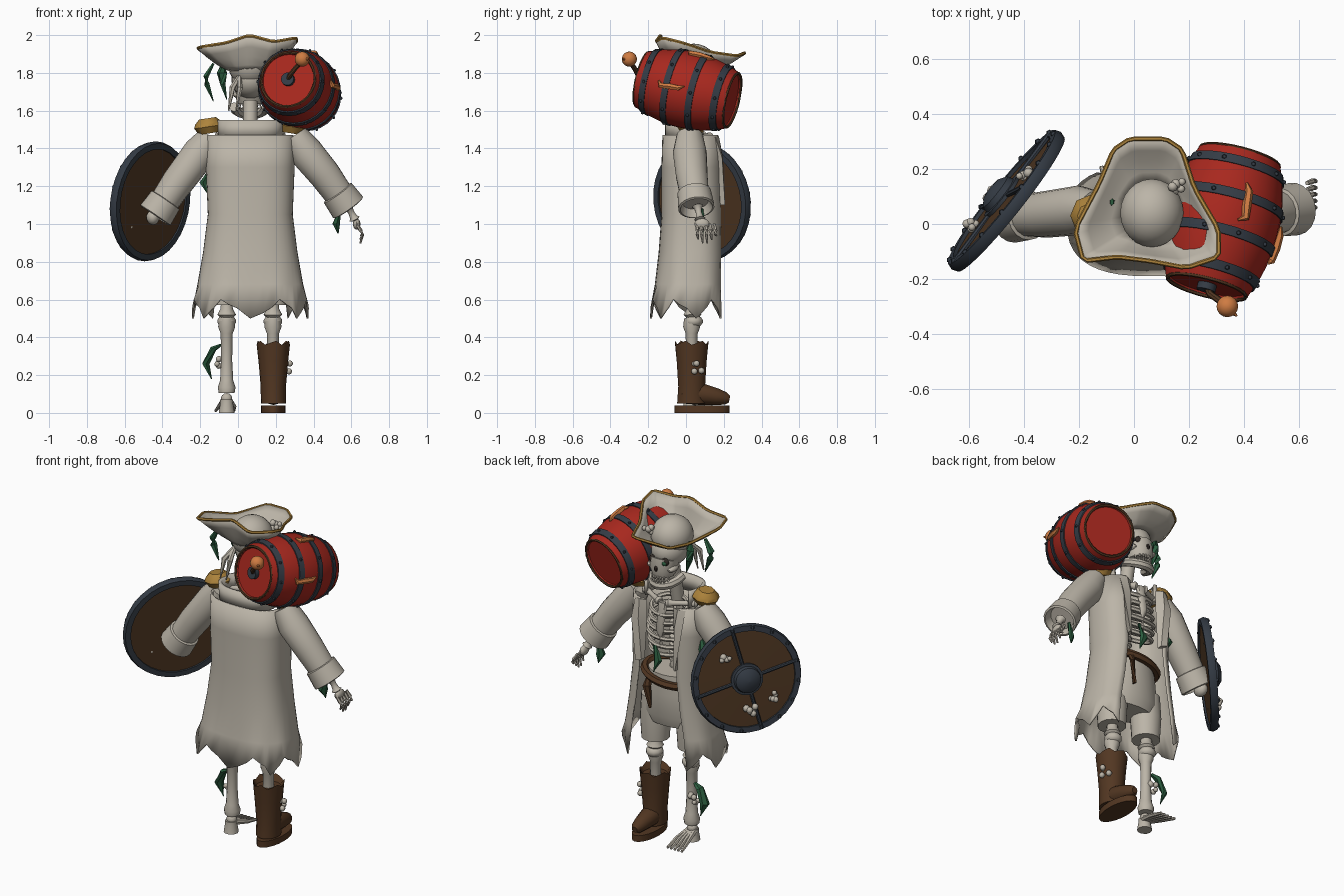
import bpy, bmesh, math, random
from mathutils import Vector, Matrix

random.seed(4)
if "Cube" in bpy.data.objects:
    bpy.data.objects.remove(bpy.data.objects["Cube"])

def material(name, *rgb):
    m = bpy.data.materials.new(name)
    m.use_nodes = True
    m.diffuse_color = (*rgb, 1)
    m.node_tree.nodes["Principled BSDF"].inputs["Base Color"].default_value = (*rgb, 1)
    return m

BONE = material("bone_cloth", .5, .46, .39)
RED = material("barrel_red", .39, .021, .013)
IRON = material("dark_iron", .035, .045, .06)
WOOD = material("shield_wood", .078, .038, .016)
LEATHER = material("brown_leather", .085, .038, .016)
GOLD = material("gold_trim", .42, .23, .045)
FLAME = material("flame_orange", .62, .2, .055)
GREEN = material("seaweed_green", .025, .11, .05)
SOCKET = material("socket_dark", .03, .022, .018)

def finish(name, bm, mat, thick=0):
    bmesh.ops.remove_doubles(bm, verts=bm.verts, dist=.0001)
    bmesh.ops.recalc_face_normals(bm, faces=bm.faces)
    mesh = bpy.data.meshes.new(name)
    bm.to_mesh(mesh)
    bm.free()
    mesh.materials.append(mat)
    mesh.polygons.foreach_set("use_smooth", [True] * len(mesh.polygons))
    mesh.set_sharp_from_angle(angle=math.radians(40))
    ob = bpy.data.objects.new(name, mesh)
    bpy.context.scene.collection.objects.link(ob)
    if thick:
        mod = ob.modifiers.new("thickness", "SOLIDIFY")
        mod.thickness, mod.offset = thick, 0

def loft(name, rings, mat, closed=True, cap=True, thick=0):
    bm = bmesh.new()
    rows = [[bm.verts.new(p) for p in ring] for ring in rings]
    n = len(rows[0])
    for a, b in zip(rows, rows[1:]):
        for i in range(n if closed else n - 1):
            j = (i + 1) % n
            bm.faces.new((a[i], a[j], b[j], b[i]))
    if cap:
        bm.faces.new(rows[0])
        bm.faces.new(rows[-1])
    finish(name, bm, mat, thick)

def turns(n):
    return [math.tau * i / n for i in range(n)]

def circle(center, axis, rad, sides, flat=1):
    q = Vector(axis).to_track_quat("Z", "Y")
    return [Vector(center) + q @ Vector((rad * math.cos(a), rad * flat * math.sin(a), 0)) for a in turns(sides)]

def oval(x, y, z, w, d, sides=20):
    return [Vector((x + w * math.cos(a), y + d * math.sin(a), z)) for a in turns(sides)]

def tube(name, points, radii, mat, sides=8, loop=False, flat=1):
    pts = [Vector(p) for p in points]
    if not isinstance(radii, (list, tuple)):
        radii = [radii] * len(pts)
    if loop:
        pts, radii = pts + pts[:1], list(radii) + [radii[0]]
    last = len(pts) - 1
    rings = []
    for i, p in enumerate(pts):
        before = pts[-2] if loop and i == 0 else pts[max(i - 1, 0)]
        after = pts[1] if loop and i == last else pts[min(i + 1, last)]
        rings.append(circle(p, after - before, radii[i], sides, flat))
    loft(name, rings, mat, cap=not loop)

def lathe(name, profile, origin, axis, mat, sides=24, cap=True):
    axis = Vector(axis).normalized()
    loft(name, [circle(Vector(origin) + axis * h, axis, max(r, .001), sides) for r, h in profile], mat, cap=cap)

def ball(name, center, size, mat, seg=12):
    bm = bmesh.new()
    size = size if isinstance(size, tuple) else (size,) * 3
    bmesh.ops.create_uvsphere(bm, u_segments=seg, v_segments=seg // 2 + 1, radius=1,
                              matrix=Matrix.Translation(center) @ Matrix.Diagonal((*size, 1)))
    finish(name, bm, mat)

def bone(name, a, b, r):
    a, b = Vector(a), Vector(b)
    ts = (0, .08, .2, .5, .8, .92, 1)
    tube(name, [a.lerp(b, t) for t in ts], [r * k for k in (.9, 1.5, 1, .8, 1, 1.5, .9)], BONE, 10)

def barnacles(name, center, spread=.022):
    for _ in range(6):
        off = Vector([random.uniform(-spread, spread) for _ in range(3)])
        ball(name, Vector(center) + off, random.uniform(.013, .021), BONE, 8)

def seaweed(name, points):
    tube(name, points, [.012] + [.027] * (len(points) - 2) + [.004], GREEN, 6, flat=.6)

MID = .065  # body centre line

# coat: open-fronted loft with a torn hem
def coat_ring(z, half, back, front, gap, jag=0, cols=36):
    ring = []
    for i in range(cols + 1):
        a = gap + (math.tau - gap * 2) * i / cols
        s, c = math.sin(a), math.cos(a)
        x = MID + half * math.copysign(abs(s) ** .75, s)
        y = (back + front) / 2 + (front - back) / 2 * math.copysign(abs(c) ** .75, c)
        ring.append((x, y, z + jag * (0, .55, .75, 1, .6, .3)[i % 6]))
    return ring

rows = ((1.47, .225, -.12, .18, .5), (1.3, .23, -.125, .19, .5), (1.05, .22, -.125, .195, .5),
        (.85, .245, -.14, .2, .55), (.68, .275, -.16, .205, .6), (.5, .305, -.185, .21, .6, .1))
loft("long_coat", [coat_ring(*r) for r in rows], BONE, closed=False, cap=False, thick=.01)
loft("coat_collar", [coat_ring(z, h, -.1, .13, 1) for z, h in ((1.45, .16), (1.55, .165))],
     BONE, closed=False, cap=False, thick=.02)
for side in (-1, 1):
    x = MID + side * .13
    tube("coat_lapel", [(x, .155, 1.46), (x, .175, 1.35), (x - side * .01, .18, 1.1)], [.04, .045, .03], BONE, 4, flat=.5)
    lathe("epaulette", [(.055, -.035), (.078, 0), (.07, .02), (.045, .045)],
          (MID + side * .22, .03, 1.515), (side * .15, 0, 1), GOLD, 8)

# sleeves and cuffs
for side, points in (("left", [(.3, .02, 1.47), (.36, .02, 1.38), (.46, .03, 1.26), (.56, .05, 1.12)]),
                     ("right", [(-.14, .05, 1.46), (-.2, .05, 1.38), (-.32, .035, 1.22), (-.415, .03, 1.08)])):
    tube(side + "_sleeve", points, [.07, .09, .085, .075], BONE, 16)
    end = Vector(points[-1])
    lathe(side + "_cuff", [(.075, -.06), (.09, -.055), (.097, .04), (.086, .045), (.07, 0), (0, 0)],
          end, end - Vector(points[-2]), BONE, 18)

# left hand hangs open, right hand grips the shield
bone("left_wrist", (.58, .06, 1.1), (.62, .075, 1.02), .02)
ball("left_palm", (.628, .085, 1.0), (.02, .04, .03), BONE)
for i in range(5):
    y = .045 + i * .024
    tube("left_finger", [(.63, y + .008, 1), (.65, y + .015, .965), (.66, y + .015, .945),
                         (.648, y + .02, .92 - .025 * math.sin(i))], [.008, .011, .009, .005], BONE, 6)
ball("right_fist", (-.45, .04, 1.035), (.035, .045, .04), BONE)

# ribcage, spine and collarbones
tube("spine", [(MID, 0, .95), (MID, -.02, 1.2), (MID, -.02, 1.4), (MID, .03, 1.65)], .038, BONE, 10)
tube("breastbone", [(MID, .145, 1.2), (MID, .16, 1.3), (MID, .13, 1.46)], [.015, .025, .03], BONE, 8, flat=.6)
for level in range(6):
    z = 1.18 + level * .048
    for width in (.135 - .008 * abs(level - 2), -.135 + .008 * abs(level - 2)):
        tube("rib", [(MID + width * math.sin(a), .065 - .085 * math.cos(a), z + .03 * math.cos(a))
                     for a in turns(20)[:11]], .013, BONE, 6)
for side in (-1, 1):
    bone("collarbone", (MID + side * .02, .13, 1.46), (MID + side * .18, .05, 1.47), .017)
for i in range(7):
    lathe("vertebra", [(.03, 0), (.045, .01), (.045, .022), (.03, .032)], (MID, -.01, 1 + i * .045), (0, 0, 1), BONE, 10)

# skull
ball("cranium", (MID, .06, 1.765), (.1, .118, .1), BONE, 24)
tube("upper_jaw", [(MID, .11, 1.73), (MID, .125, 1.67), (MID, .125, 1.635)], [.085, .078, .065], BONE, 12)
tube("lower_jaw", [(MID + .085 * math.cos(a), .065 + .11 * math.sin(a), 1.58 + .04 * (1 - math.sin(a)))
                   for a in turns(16)[:9]], .026, BONE)
for side in (-1, 1):
    ball("eye_socket", (MID + side * .04, .167, 1.73), (.026, .018, .024), SOCKET)
    ball("cheekbone", (MID + side * .068, .13, 1.685), (.024, .045, .018), BONE)
    for i in range(4):
        for z in (1.612, 1.634):
            ball("tooth", (MID + side * (.008 + i * .015), .19 - i * i * .004, z), (.007, .007, .012), BONE, 6)
ball("nose_hole", (MID, .197, 1.69), (.012, .012, .017), SOCKET, 8)
ball("eye_seaweed", (MID - .042, .18, 1.725), (.016, .01, .014), GREEN, 8)
for x in (-.03, .01):
    tube("hair_strand", [(MID - .06, -.04, 1.78), (x, -.09, 1.72), (x - .02, -.1, 1.6)], [.012, .016, .004], BONE, 6)

# three-cornered hat
crown = Vector((MID, .04, 1.84))
outline = [Vector(p) for p in (
    (-.185, -.135, 1.94), (-.215, -.02, 1.93), (-.125, .15, 1.875), (-.075, .27, 1.88), (-.015, .31, 1.905),
    (.115, .31, 1.905), (.175, .27, 1.89), (.22, .13, 1.91), (.308, -.02, 1.96), (.308, -.12, 1.985),
    (.19, -.16, 1.965), (.06, -.135, 2), (-.06, -.12, 1.96))]
edge = []
for a, b in zip(outline, outline[1:] + outline[:1]):
    edge += [a.lerp(b, .13), a.lerp(b, .87)]
brim = []
for t in (0, .25, .5, .75, 1):
    ring = []
    for p in edge:
        d = (p - crown).to_2d().normalized() * .112
        q = Vector((crown.x + d.x, crown.y + d.y, 1.815)).lerp(p, t)
        q.z = 1.815 + (p.z - 1.815) * t ** 1.3
        ring.append(q)
    brim.append(ring)
loft("hat_brim", brim, BONE, cap=False, thick=.012)
tube("hat_trim", edge, .0085, GOLD, 6, loop=True)
ball("hat_crown", crown, (.116, .125, .115), BONE, 24)
barnacles("hat_barnacle", (.16, .14, 1.88))

# powder barrel
front, rear = Vector((.265, -.228, 1.765)), Vector((.385, .243, 1.655))
axis = (rear - front).normalized()
length = (rear - front).length
turn = axis.to_track_quat("Z", "Y")

def belly(t):
    return .153 + .052 * (1 - (2 * t - 1) ** 2)

def on_barrel(t, angle, lift):
    r = belly(t) + lift
    return front + axis * (t * length) + turn @ Vector((r * math.cos(angle), r * math.sin(angle), 0))

lathe("barrel", [(0, .01), (.138, .01), (.142, 0)] + [(belly(i / 12), i / 12 * length) for i in range(13)]
      + [(.142, length), (.138, length - .01), (0, length - .01)], front, axis, RED, 28)
for h in (0, length):
    tube("barrel_rim", circle(front + axis * h, axis, .147, 28), .008, LEATHER, 6, loop=True)
for t in (.1, .36, .64, .9):
    lo, hi = t - .035, t + .035
    lathe("barrel_hoop", [(belly(e) + lift, e * length) for e, lift in ((lo, -.01), (lo, .006), (hi, .006), (hi, -.01))],
          front, axis, IRON, 28, cap=False)
    for a in turns(10):
        ball("hoop_rivet", on_barrel(t, a, .006), .009, IRON, 6)
up = turn.inverted() @ Vector((0, 0, 1))
top = math.atan2(up.y, up.x)
for t, spin in ((.6, .3), (.42, 1.5)):
    tube("barrel_scorch", [on_barrel(t + dt, top + spin + da, .006) for dt, da in
                           ((-.15, -.06), (-.12, .06), (-.02, .03), (.08, .02), (.14, -.06))],
         [.004, .015, .017, .015, .004], FLAME, 6)
lathe("fuse_socket", [(.035, -.015), (.035, .02), (0, .02)], front, axis, IRON, 14)
tube("fuse", [front, front - axis * .03 + Vector((.02, 0, .02)), (.3, -.27, 1.82), (.34, -.3, 1.865)], .013, LEATHER)
ball("fuse_flame", (.34, -.3, 1.873), .04, FLAME, 16)
tube("flame_tip", [(.345, -.31, 1.87), (.375, -.335, 1.875)], [.02, .003], FLAME, 6)

# round shield, leaning back slightly
center, normal = Vector((-.465, .085, 1.12)), Vector((-.78, .62, .12)).normalized()
lathe("shield_board", [(0, -.012), (.29, -.012), (.29, .008), (0, .018)], center, normal, WOOD, 32)
lathe("shield_rim", [(.28, -.022), (.312, -.022), (.32, 0), (.312, .022), (.28, .022), (.28, -.022)],
      center, normal, IRON, 32, cap=False)
lathe("shield_boss", [(.092, .01), (.092, .028), (.078, .03), (.072, .052), (.045, .07), (0, .076)], center, normal, IRON)
face = normal.to_track_quat("Z", "Y")

def on_shield(angle, dist, lift):
    return center + normal * lift + face @ Vector((dist * math.cos(angle), dist * math.sin(angle), 0))

for i, a in enumerate(turns(16)):
    ball("shield_rivet", on_shield(a + .25, .3, .022), .012, IRON, 6)
    if i % 4 == 0:
        tube("shield_strap", [on_shield(a + .25, d, .018) for d in (.08, .295)], .011, IRON)
for a, d in ((2.32, .17), (5.6, .19), (4.8, .18)):
    barnacles("shield_barnacle", on_shield(a, d, .027))

# breeches and a slanted belt
loft("breeches_seat", [oval(MID, .03, *row) for row in
                       ((1.02, .15, .11), (.9, .17, .115), (.76, .19, .11), (.7, .17, .09))], BONE)
belt = oval(MID, .035, 1, .168, .13, 24)
for p in belt:
    p.z += .15 * (p.x - MID) - .1 * p.y
tube("belt", belt, .023, LEATHER, 6, loop=True)
tube("belt_tail", [(.14, .145, 1), (.15, .165, .94), (.13, .16, .81)], [.025, .024, .014], LEATHER, 6, flat=.5)
for x in (-.06, .185):
    tube("breeches_leg", [(x, .03, .84), (x, .03, .7), (x, .03, .57)], [.08, .088, .08], BONE, 14)
    bone("thigh_bone", (x, .03, .75), (x, .035, .5), .033)
    ball("knee", (x, .04, .485), (.05, .05, .035), BONE)
    tube("shin_bone", [(x, .03, z) for z in (.5, .455, .42, .28, .17, .135, .105)],
         [.04, .045, .032, .029, .035, .047, .042], BONE, 12)

# bare foot
tube("heel", [(-.06, .02, .07), (-.06, .02, .05), (-.06, .02, 0)], [.034, .034, .042], BONE, 10)
ball("ankle", (-.06, .025, .075), .03, BONE)
for i in range(-2, 3):
    tube("toe_bone", [(-.06 + i * .01, .03, .06), (-.06 + i * .02, .12, .035), (-.07 + i * .024, .21, .012)],
         [.016, .012, .008], BONE, 6)

# boot
shaft = [oval(.187, .03, *row, 18) for row in
         ((.05, .066, .078), (.14, .067, .072), (.27, .078, .08), (.36, .088, .09), (.34, .07, .07))]
for i, p in enumerate(shaft[3]):
    p.z += .011 * (i % 3)
loft("boot_shaft", shaft, LEATHER)
tube("boot_foot", [(.187, -.02, .1), (.187, .08, .1), (.187, .16, .086), (.187, .21, .076), (.187, .23, .072)],
     [.05, .058, .045, .033, .018], LEATHER, 12)
loft("boot_sole", [oval(.187, .085, z, .065, .145) for z in (0, .038)], LEATHER)
barnacles("boot_barnacle", (.262, .06, .24))
barnacles("shin_barnacle", (-.09, .05, .27))

# seaweed
seaweed("hat_seaweed", [(-.13, 0, 1.85), (-.17, 0, 1.78), (-.165, 0, 1.74), (-.13, 0, 1.65)])
seaweed("hat_seaweed", [(-.08, .08, 1.85), (-.085, .08, 1.8), (-.08, .08, 1.74), (-.06, .08, 1.66)])
seaweed("shin_seaweed", [(-.09, .04, .36), (-.13, .05, .34), (-.17, .06, .26), (-.14, .06, .18)])
seaweed("hand_seaweed", [(.54, .08, 1.08), (.52, .08, 1), (.53, .09, .95)])
seaweed("side_seaweed", [(-.155, .08, 1.28), (-.18, .09, 1.22), (-.16, .09, 1.16)])
seaweed("rib_seaweed", [(.1, .16, 1.2), (.07, .17, 1.12), (.1, .17, 1.04)])
